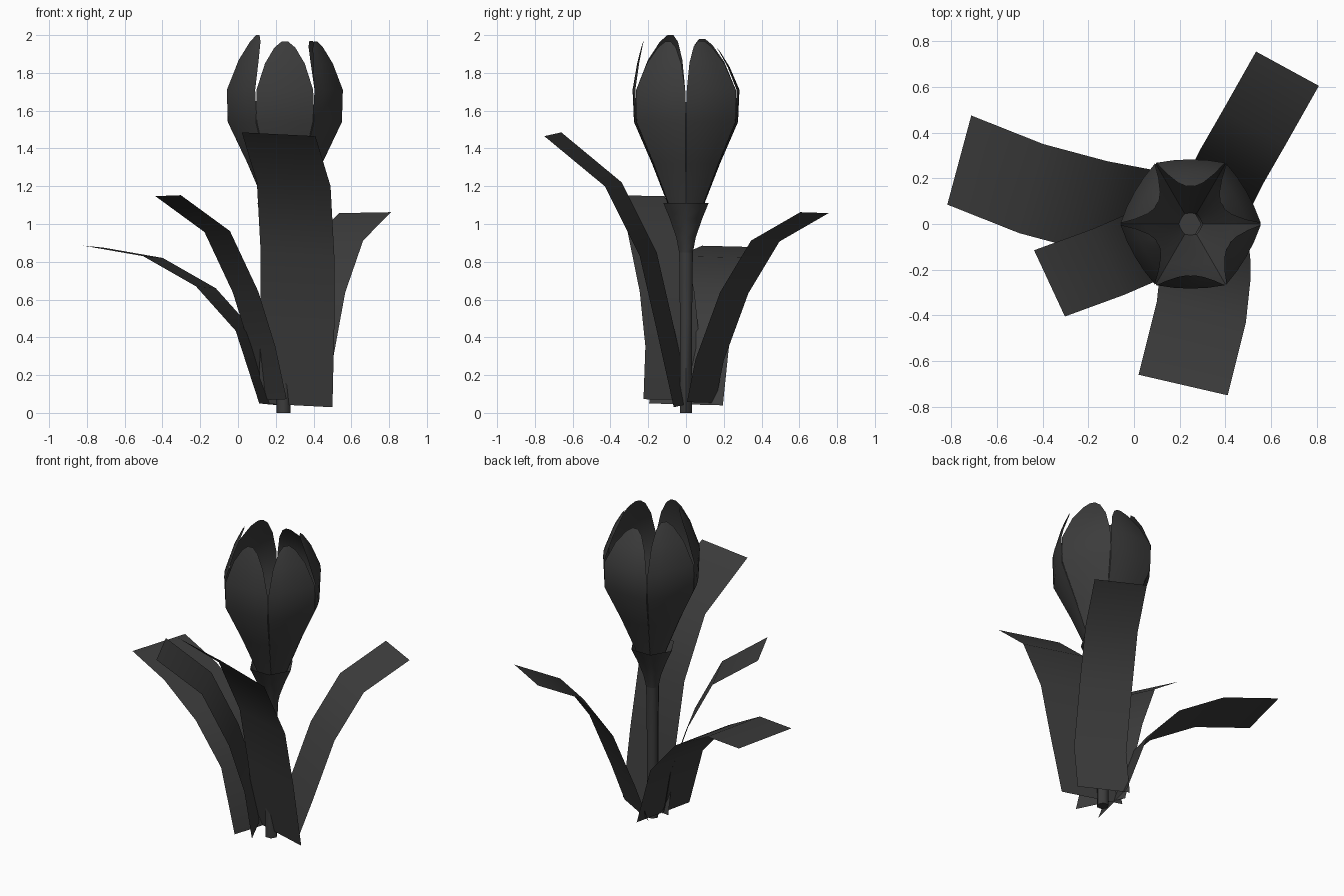
import bpy
from math import cos, sin, radians
from mathutils import Vector

cube = bpy.data.objects.get("Cube")
if cube:
    bpy.data.objects.remove(cube, do_unlink=True)

charcoal = bpy.data.materials.new("charcoal")
charcoal.use_nodes = True
color = (0.045, 0.045, 0.045, 1)
charcoal.diffuse_color = color
bsdf = charcoal.node_tree.nodes["Principled BSDF"]
bsdf.inputs["Base Color"].default_value = color
bsdf.inputs["Roughness"].default_value = 0.8


def loft(name, rows, closed=False, cap=False, angle=60):
    """Skin rows of points, each row holding the same number."""
    n = len(rows[0])
    verts = [p for row in rows for p in row]
    faces = []
    for r in range(len(rows) - 1):
        for i in range(n if closed else n - 1):
            j = (i + 1) % n
            faces.append((r * n + i, r * n + j, (r + 1) * n + j, (r + 1) * n + i))
    if cap:
        faces.append(tuple(reversed(range(n))))
        faces.append(tuple(range(len(verts) - n, len(verts))))
    mesh = bpy.data.meshes.new(name)
    mesh.from_pydata(verts, [], faces)
    mesh.materials.append(charcoal)
    ob = bpy.data.objects.new(name, mesh)
    bpy.context.collection.objects.link(ob)
    bpy.ops.object.select_all(action="DESELECT")
    ob.select_set(True)
    bpy.context.view_layer.objects.active = ob
    bpy.ops.object.shade_smooth_by_angle(angle=radians(angle))
    return ob


CENTER = Vector((0.24, 0, 0))


def ring(radius, z):
    return [CENTER + Vector((radius * cos(radians(60 * k)), radius * sin(radians(60 * k)), z))
            for k in range(6)]


# Six-sided stem and the open cup under the flower
loft("stem", [ring(0.037, 0), ring(0.037, 0.5), ring(0.042, 0.85), ring(0.055, 0.97)],
     closed=True, cap=True)
loft("flower_cup", [ring(0.042, 0.85), ring(0.06, 0.93), ring(0.1, 1.03), ring(0.138, 1.11)],
     closed=True)


# Petals: height, distance from the axis, half width
LOWER = [(0.97, 0.045, 0.026), (1.11, 0.093, 0.054), (1.32, 0.17, 0.1),
         (1.54, 0.26, 0.154), (1.71, 0.268, 0.15)]
# Petals above the bulge: share of the way to the tip, half width
UPPER = [(0.55, 0.105), (0.88, 0.055), (1.0, 0.018)]


def petal(name, heading, tip_reach, tip_z):
    out = Vector((cos(radians(heading)), sin(radians(heading)), 0))
    side = Vector((-out.y, out.x, 0))
    z0, reach0 = LOWER[-1][:2]
    profile = list(LOWER)
    for t, half in UPPER:
        profile.append((z0 + (tip_z - z0) * t, reach0 + (tip_reach - reach0) * t ** 1.3, half))
    rows = []
    for z, reach, half in profile:
        rows.append([CENTER + Vector((0.008, 0, z)) + side * half * s
                     + out * (reach + 0.1 * half * (1 - s * s))
                     for s in (-1, -0.5, 0, 0.5, 1)])
    loft(name, rows)


petal("petal_front", 270, 0.225, 1.965)
petal("petal_front_left", 330, 0.19, 1.965)
petal("petal_back_left", 30, 0.16, 1.97)
petal("petal_back", 90, 0.165, 1.93)
petal("petal_back_right", 150, 0.17, 1.98)
petal("petal_front_right", 210, 0.165, 2.0)


# Leaves: flat strips swept along a bending spine
def leaf(name, across, spine):
    half = Vector(across) / 2
    loft(name, [[Vector(p) - half, Vector(p) + half] for p in spine])


leaf("leaf_front", (0.39, -0.09, -0.02),
     [(0.305, -0.02, 0.04), (0.315, -0.115, 0.47), (0.315, -0.2, 0.84),
      (0.295, -0.385, 1.21), (0.215, -0.705, 1.475)])
leaf("leaf_front_right", (0.135, -0.29, 0.005),
     [(0.19, -0.08, 0.07), (0.13, -0.07, 0.35), (0.04, -0.1, 0.64),
      (-0.11, -0.165, 0.96), (-0.37, -0.26, 1.15)])
leaf("leaf_right", (0.105, 0.39, -0.01),
     [(0.165, 0, 0.045), (0.04, 0.04, 0.43), (-0.17, 0.08, 0.665),
      (-0.45, 0.155, 0.825), (-0.765, 0.28, 0.88)])
leaf("leaf_back_left", (0.275, -0.15, 0.005),
     [(0.3, 0.08, 0.055), (0.365, 0.125, 0.28), (0.43, 0.255, 0.635),
      (0.525, 0.42, 0.91), (0.672, 0.68, 1.06)])
